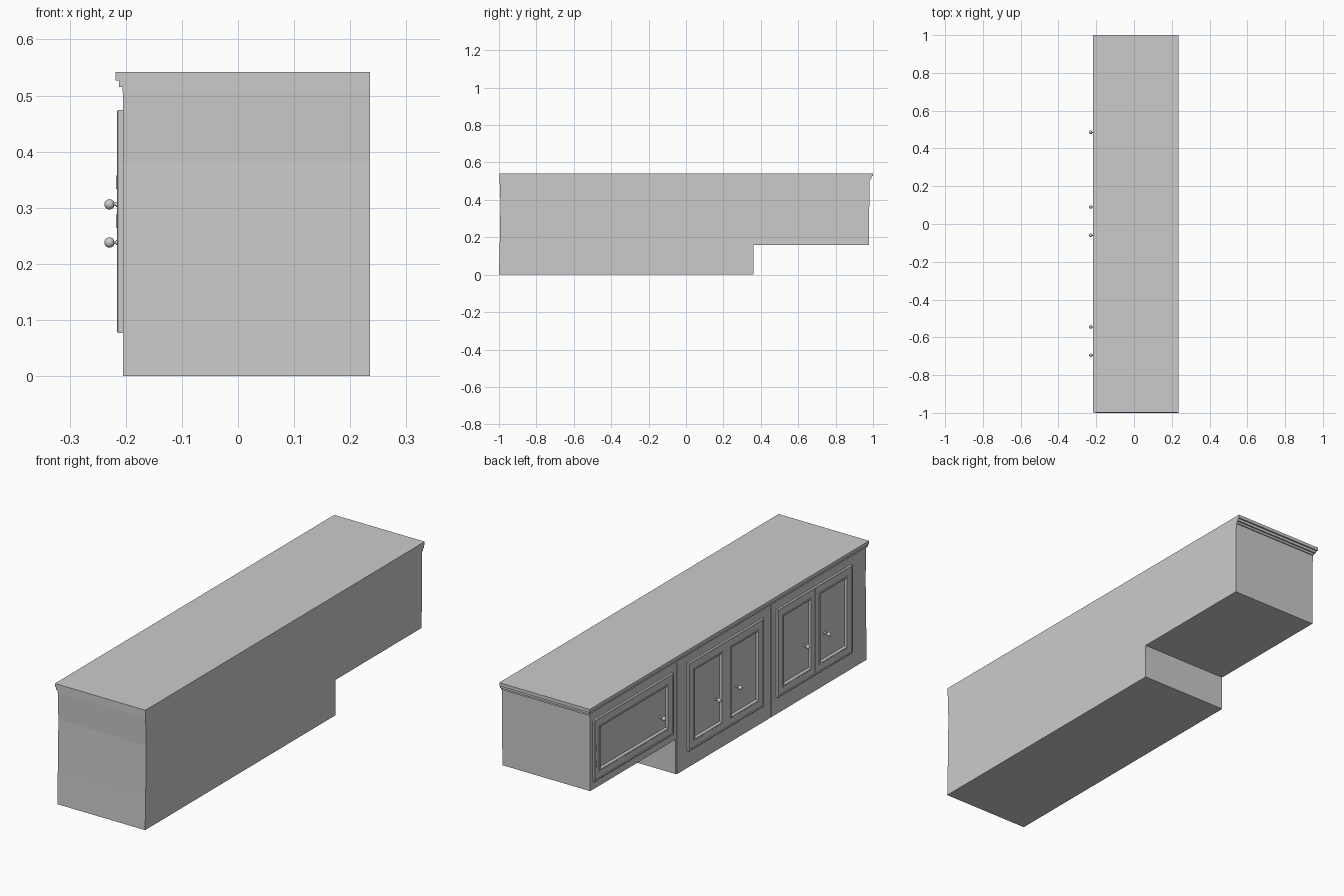
import bpy, bmesh, math
from mathutils import Matrix

if "Cube" in bpy.data.objects:
    bpy.data.objects.remove(bpy.data.objects["Cube"])

FACE = -0.205   # plane of the cabinet face; doors look towards -x


def finish(name, bm):
    bmesh.ops.recalc_face_normals(bm, faces=bm.faces)
    me = bpy.data.meshes.new(name)
    bm.to_mesh(me)
    bm.free()
    ob = bpy.data.objects.new(name, me)
    bpy.context.collection.objects.link(ob)
    return ob


def prism(name, outline, x0, x1):
    """Extrude a (y, z) outline along x."""
    bm = bmesh.new()
    face = bm.faces.new([bm.verts.new((x0, y, z)) for y, z in outline])
    new = bmesh.ops.extrude_face_region(bm, geom=[face])["geom"]
    bmesh.ops.translate(bm, vec=(x1 - x0, 0, 0),
                        verts=[v for v in new if isinstance(v, bmesh.types.BMVert)])
    return finish(name, bm)


def box(name, x0, x1, y0, y1, z0, z1):
    return prism(name, [(y0, z0), (y1, z0), (y1, z1), (y0, z1)], x0, x1)


def stepped_panel(name, y0, y1, z0, z1, steps, cap=True):
    """Nested rectangles, each step = (inset from edge, height above face)."""
    bm = bmesh.new()
    loops = []
    for i, h in steps:
        ring = [(y0 + i, z0 + i), (y1 - i, z0 + i), (y1 - i, z1 - i), (y0 + i, z1 - i)]
        loops.append([bm.verts.new((FACE - h, y, z)) for y, z in ring])
    for a, b in zip(loops, loops[1:]):
        for k in range(4):
            n = (k + 1) % 4
            bm.faces.new((a[k], a[n], b[n], b[k]))
    if cap:
        bm.faces.new(loops[-1])
        bm.faces.new(loops[0])
    return finish(name, bm)


def knob(name, y, z):
    """Lathed stem and ball pointing along -x."""
    prof = [(0.0, 0.0045), (0.012, 0.0045), (0.0125, 0.003), (0.016, 0.003)]
    for k in range(1, 10):
        a = math.radians(18 + 162 * k / 9)
        prof.append((0.024 - 0.0092 * math.cos(a), max(0.0, 0.0092 * math.sin(a))))
    bm = bmesh.new()
    vs = [bm.verts.new((FACE - d, 0, r)) for d, r in prof]
    edges = [bm.edges.new(p) for p in zip(vs, vs[1:])]
    bmesh.ops.spin(bm, geom=vs + edges, cent=(0, 0, 0), axis=(1, 0, 0),
                   angle=math.tau, steps=20, use_duplicate=False)
    bmesh.ops.remove_doubles(bm, verts=bm.verts, dist=0.00005)
    bmesh.ops.transform(bm, matrix=Matrix.Translation((0, y, z)), verts=bm.verts)
    ob = finish(name, bm)
    bpy.ops.object.select_all(action='DESELECT')
    ob.select_set(True)
    bpy.context.view_layer.objects.active = ob
    bpy.ops.object.shade_smooth_by_angle(angle=math.radians(40))


# carcass with the raised end section and a slightly uneven wall end
TOP, STEP_Y, STEP_Z, SEAM = 0.505, 0.36, 0.16, -0.315
wall_end = [(-0.9965, TOP), (-0.992, 0.38), (-0.996, 0.16), (-1.0, 0.0)]
free_end = [(0.978, STEP_Z), (0.981, TOP)]
prism("carcass", wall_end + [(STEP_Y, 0), (STEP_Y, STEP_Z)] + free_end, -0.2, 0.235)

# face boards, parted by narrow seams
g = 0.002
prism("face_board_wall", wall_end + [(SEAM - g, 0), (SEAM - g, TOP)], FACE, -0.2)
box("face_board_middle", FACE, -0.2, SEAM + g, STEP_Y - g, 0, TOP)
prism("face_board_raised", [(STEP_Y + g, TOP), (STEP_Y + g, STEP_Z)] + free_end, FACE, -0.2)

# stepped crown under the worktop, on the face and the free end
for name, x, y, z0, z1 in (("crown_lower", -0.206, 0.986, TOP, 0.515),
                           ("crown_upper", -0.212, 0.993, 0.515, 0.527),
                           ("worktop", -0.218, 1.0, 0.527, 0.542)):
    box(name, x, 0.235, -0.998, y, z0, z1)

# doors: a surround trim, then framed doors with recessed panels and knobs
SURROUND = [(0, 0), (0, 0.009), (0.002, 0.011), (0.007, 0.011), (0.009, 0.0)]
DOOR = [(0, 0), (0, 0.0085), (0.026, 0.0085), (0.028, 0.0105), (0.033, 0.0105), (0.039, 0.002)]
groups = [("raised", 0.394, 0.962, 0.197, [], [0.485], 0.306),
          ("middle", -0.252, 0.285, 0.077, [0.015], [-0.06, 0.09], 0.238),
          ("wall", -0.887, -0.352, 0.077, [-0.62], [-0.695, -0.545], 0.238)]
for label, y0, y1, z0, splits, knobs, kz in groups:
    z1, t = 0.474, 0.009
    stepped_panel(f"{label}_surround", y0, y1, z0, z1, SURROUND, cap=False)
    cuts = [y0 + t] + splits + [y1 - t]
    for n, (a, b) in enumerate(zip(cuts, cuts[1:]), 1):
        lo = a + (0.001 if a in splits else 0)
        hi = b - (0.001 if b in splits else 0)
        stepped_panel(f"{label}_door_{n}", lo, hi, z0 + t, z1 - t, DOOR)
    for n, y in enumerate(knobs, 1):
        knob(f"{label}_knob_{n}", y, kz)

# hinge plates on the single door
for n, z in enumerate((0.276, 0.345), 1):
    box(f"hinge_{n}", -0.2175, FACE, 0.948, 0.96, z - 0.012, z + 0.012)
